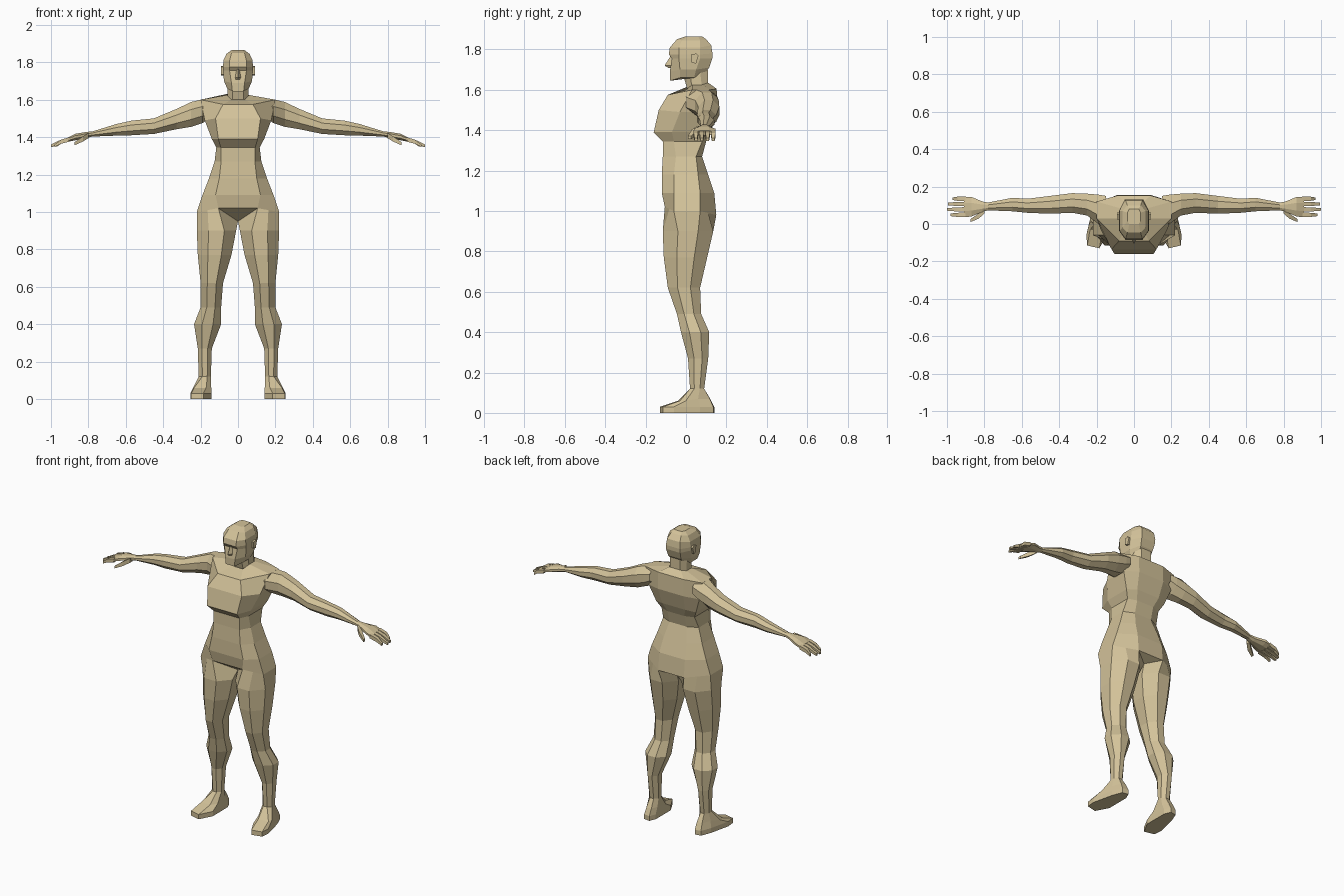
import bpy, bmesh

skin = bpy.data.materials.new("tan")
skin.diffuse_color = (0.65, 0.54, 0.32, 1)


def loft(name, rings, mirror=False, cap=(True, True), extra=()):
    """Skin a list of equal-length point rings; extra holds further faces as points."""
    bm = bmesh.new()
    rows = [[bm.verts.new(p) for p in r] for r in rings]
    n = len(rows[0])
    for a, b in zip(rows, rows[1:]):
        for i in range(n):
            bm.faces.new((a[i], a[(i + 1) % n], b[(i + 1) % n], b[i]))
    if cap[0]:
        bm.faces.new(rows[0][::-1])
    if cap[1]:
        bm.faces.new(rows[-1])
    for pts in extra:
        bm.faces.new([bm.verts.new(p) for p in pts])
    bmesh.ops.remove_doubles(bm, verts=bm.verts, dist=0.0005)
    bmesh.ops.recalc_face_normals(bm, faces=bm.faces)
    me = bpy.data.meshes.new(name)
    bm.to_mesh(me)
    bm.free()
    me.materials.append(skin)
    ob = bpy.data.objects.new(name, me)
    bpy.context.collection.objects.link(ob)
    if mirror:
        ob.modifiers.new("Mirror", 'MIRROR').use_mirror_merge = False
    return ob


def body_ring(zf, zs, zb, pf, yf, w, y1, y2, pb, yb):
    """Symmetric eight-sided ring: front panel, two flanks, back panel."""
    h = [(pf, yf, zf), (w, y1, zs), (w, y2, zs), (pb, yb, zb)]
    return h + [(-x, y, z) for x, y, z in reversed(h)]


def octagon(a0, a1, b0, b1, c=0.3):
    """Chamfered box outline in two axes, starting on the b0 side."""
    da, db = (a1 - a0) * c, (b1 - b0) * c
    return [(a0 + da, b0), (a1 - da, b0), (a1, b0 + db), (a1, b1 - db),
            (a1 - da, b1), (a0 + da, b1), (a0, b1 - db), (a0, b0 + db)]


# torso, with the underside between the legs
torso = [body_ring(*r) for r in (
    (1.60, 1.625, 1.635, .035, .00, .06, .03, .08, .04, .11),
    (1.575, 1.60, 1.605, .08, -.09, .20, .03, .12, .09, .152),
    (1.50, 1.49, 1.50, .12, -.135, .178, -.03, .12, .09, .155),
    (1.39, 1.39, 1.40, .105, -.16, .14, -.07, .10, .08, .125),
    (1.345, 1.345, 1.345, .092, -.115, .116, -.06, .08, .06, .10),
    (1.27, 1.27, 1.27, .09, -.115, .125, -.05, .05, .06, .08),
    (1.18, 1.18, 1.18, .10, -.12, .155, -.06, .06, .08, .11),
    (1.09, 1.09, 1.09, .12, -.12, .19, -.06, .07, .09, .14),
    (1.02, 1.0, .98, .105, -.105, .22, -.06, .07, .09, .15))]
crotch_f, crotch_b = (0, 0, .95), (0, .09, .95)
loft("torso", torso, cap=(False, False), extra=[
    [(.105, -.105, 1.02), (-.105, -.105, 1.02), crotch_f],
    [(-.09, .15, .98), (.09, .15, .98), crotch_b]])

# legs
leg = [[(.105, -.105, 1.02), (.1625, -.0825, 1.01), (.22, -.06, 1), (.22, .07, 1),
        (.155, .11, .99), (.09, .15, .98), crotch_b, crotch_f]]
for z, xi, xo, yf, yb in ((.90, .01, .22, -.115, .135), (.77, .035, .215, -.11, .105),
                          (.62, .08, .20, -.09, .07), (.49, .09, .20, -.045, .075),
                          (.40, .09, .235, -.025, .115), (.27, .14, .215, .01, .11),
                          (.12, .145, .21, .02, .09)):
    leg.append([(x, y, z) for x, y in octagon(xi, xo, yf, yb)])
loft("leg", leg, True, (False, False))

# feet, turned slightly out
sole = [(.185, -.13), (.25, -.115), (.255, -.06), (.225, .07),
        (.20, .135), (.16, .14), (.143, .10), (.142, -.05)]
instep = [(.17, -.04, .06), (.235, -.03, .06), (.24, .0, .06), (.215, .06, .07),
          (.195, .118, .07), (.16, .12, .07), (.145, .08, .07), (.143, .0, .06)]
loft("foot", [leg[-1], instep, [(x, y, .03) for x, y in sole],
              [(x, y, 0) for x, y in sole]], True, (False, True))

# arms and palms, outward along x
arm = []
for x, yf, yb, zb, zt in ((.15, .00, .15, 1.50, 1.605), (.19, .00, .157, 1.475, 1.602),
                          (.25, .045, .162, 1.455, 1.588), (.33, .06, .165, 1.442, 1.55),
                          (.45, .055, .15, 1.417, 1.50), (.57, .06, .135, 1.41, 1.488),
                          (.65, .068, .14, 1.408, 1.47), (.78, .073, .115, 1.403, 1.43),
                          (.81, .065, .12, 1.395, 1.428), (.87, .04, .145, 1.383, 1.418),
                          (.91, .036, .146, 1.375, 1.398)):
    arm.append([(x, y, z) for y, z in octagon(yf, yb, zb, zt)])
loft("arm", arm, True, (False, True))


def digit(name, path):
    """Four-sided finger through (x, y, z, radius) points."""
    loft(name, [[(x, y - r, z - r), (x, y + r, z - r), (x, y + r, z + r), (x, y - r, z + r)]
                for x, y, z, r in path], True)


for i, (y, tip) in enumerate(((.049, .98), (.078, 1.0), (.107, .995), (.135, .97))):
    digit(f"finger_{i + 1}", [(.90, y, 1.388, .012), (.945, y, 1.376, .011),
                              (tip, y, 1.354, .007)])
digit("thumb", [(.80, .07, 1.408, .014), (.83, .043, 1.39, .014), (.875, .018, 1.364, .008)])

# neck
loft("neck", [body_ring(*r) for r in (
    (1.59, 1.60, 1.61, .03, .01, .058, .03, .08, .035, .11),
    (1.66, 1.69, 1.70, .03, -.01, .055, .02, .07, .035, .11))], cap=(False, False))

# head
loft("head", [body_ring(*r) for r in (
    (1.645, 1.66, 1.69, .03, -.08, .058, -.03, .04, .04, .10),
    (1.69, 1.70, 1.71, .035, -.08, .075, -.03, .05, .045, .115),
    (1.755, 1.755, 1.755, .045, -.07, .08, -.035, .07, .05, .13),
    (1.775, 1.775, 1.78, .045, -.085, .08, -.035, .07, .05, .131),
    (1.81, 1.81, 1.82, .045, -.08, .078, -.035, .07, .045, .125),
    (1.85, 1.845, 1.85, .035, -.045, .062, -.02, .07, .035, .10),
    (1.865, 1.865, 1.865, .025, .0, .035, .015, .06, .025, .08))])

# nose wedge
loft("nose", [[(-.006, -.07, 1.765), (.006, -.07, 1.765), (0, -.078, 1.765)],
              [(-.016, -.074, 1.72), (.016, -.074, 1.72), (0, -.106, 1.72)],
              [(-.012, -.076, 1.707), (.012, -.076, 1.707), (0, -.085, 1.707)]])

# ears
loft("ear", [[(x, y, z) for y, z in ((.028, 1.735), (.05, 1.73), (.062, 1.77), (.05, 1.78),
                                     (.025, 1.775))] for x in (.072, .09)], True)
